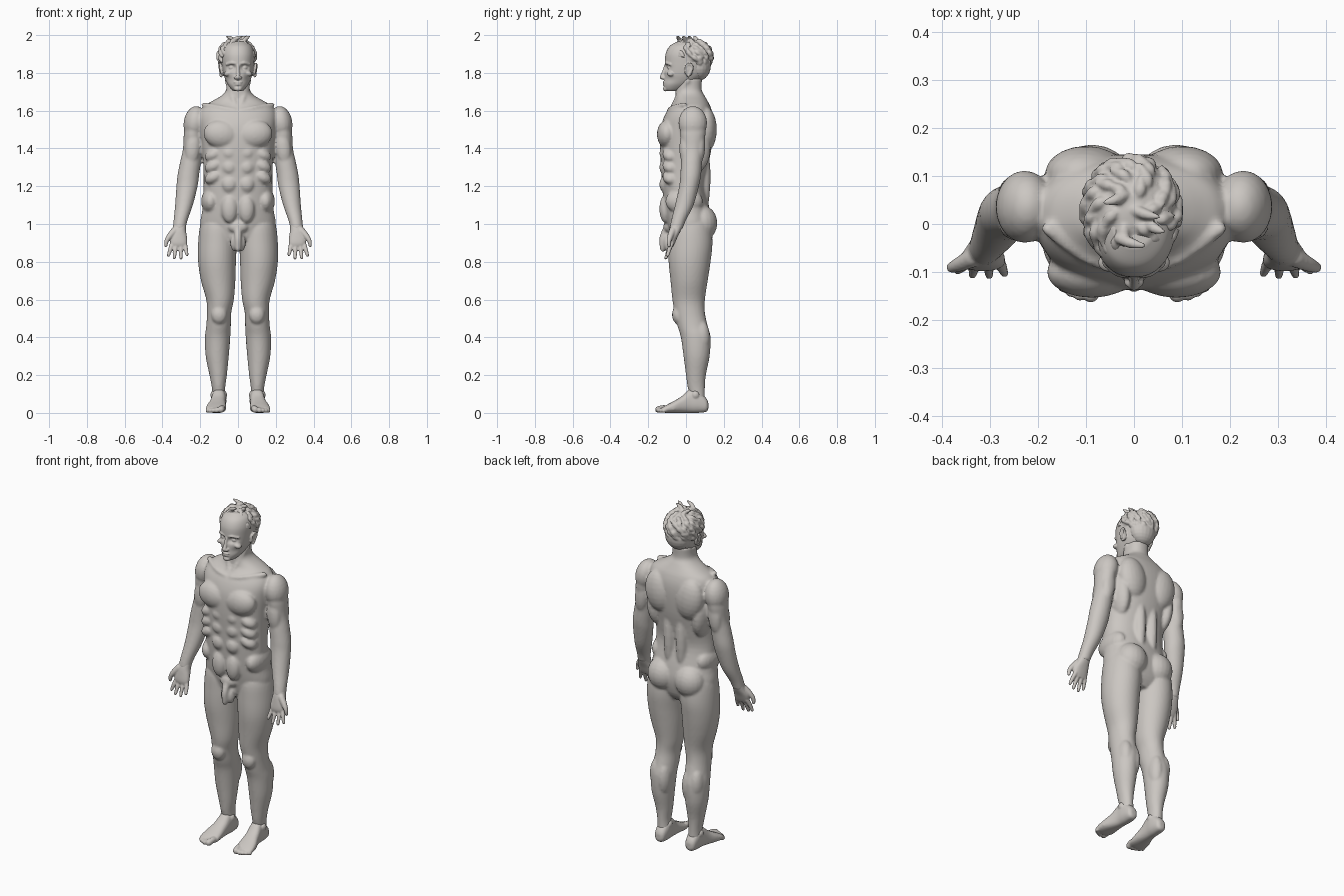
import bpy, bmesh, math, random
from mathutils import Matrix, Vector

random.seed(4)
skin = bpy.data.materials.new("warm_grey")
skin.diffuse_color = (0.60, 0.57, 0.54, 1)


def spline(rows, steps):
    """Smooth interpolation through the rows of a profile."""
    out = []
    for i in range(len(rows) - 1):
        p0, p1 = rows[max(i - 1, 0)], rows[i]
        p2, p3 = rows[i + 1], rows[min(i + 2, len(rows) - 1)]
        for k in range(steps):
            t = k / steps
            out.append([0.5 * (2 * b + (c - a) * t + (2 * a - 5 * b + 4 * c - d) * t * t
                               + (3 * b - a - 3 * c + d) * t ** 3)
                        for a, b, c, d in zip(p0, p1, p2, p3)])
    return out + [list(rows[-1])]


def bridge(bm, rings):
    """Closed skin over a list of rings of points."""
    rings = [[bm.verts.new(p) for p in ring] for ring in rings]
    n = len(rings[0])
    for a, b in zip(rings, rings[1:]):
        for i in range(n):
            j = (i + 1) % n
            bm.faces.new((a[i], a[j], b[j], b[i]))
    bm.faces.new(rings[0][::-1])
    bm.faces.new(rings[-1])


def loft(bm, rows, power=2.0, along_y=False, sides=40, steps=4, carve=None):
    """Rows are (station, centre x, half width, low, high) of rounded sections."""
    rings = []
    for t, cx, r, lo, hi in spline(rows, steps):
        ring = []
        for i in range(sides):
            a = math.tau * i / sides
            c, s = math.cos(a), math.sin(a)
            u = cx + r * math.copysign(abs(c) ** (2 / power), c)
            v = (lo + hi) / 2 + (hi - lo) / 2 * math.copysign(abs(s) ** (2 / power), s)
            p = Vector((u, t, v) if along_y else (u, v, t))
            ring.append(carve(p) if carve else p)
        rings.append(ring)
    bridge(bm, rings)


def blob(bm, centre, radii, tilt=0.0):
    m = Matrix.Translation(centre) @ Matrix.Rotation(tilt, 4, 'Y') @ Matrix.Diagonal((*radii, 1))
    rings = []
    for k in range(13):
        a = math.pi * (k + .15) / 12.3 - math.pi / 2
        rings.append([m @ Vector((math.cos(a) * math.cos(math.tau * i / 20),
                                  math.cos(a) * math.sin(math.tau * i / 20), math.sin(a))) for i in range(20)])
    bridge(bm, rings)


def chain(bm, pts, steps=4):
    """Round-ended tapering tube through points (x, y, z, radius)."""
    path = [(Vector(p[:3]), p[3]) for p in spline(pts, steps)]
    ref, rings = None, []
    last = len(path) - 1
    for i, (p, r) in enumerate(path):
        t = (path[min(i + 1, last)][0] - path[max(i - 1, 0)][0]).normalized()
        ref = t.orthogonal() if ref is None else ref - t * ref.dot(t)
        ref.normalize()
        side = t.cross(ref)
        angles = (-1.4, -.9, -.4, 0) if i == 0 else (0, .4, .9, 1.4) if i == last else (0,)
        for a in angles:
            rings.append([p + t * r * math.sin(a) + r * math.cos(a) *
                          (ref * math.cos(math.tau * k / 12) + side * math.sin(math.tau * k / 12))
                          for k in range(12)])
    bridge(bm, rings)


def mirror(bm):
    geo = bmesh.ops.duplicate(bm, geom=bm.verts[:] + bm.edges[:] + bm.faces[:])["geom"]
    for v in geo:
        if isinstance(v, bmesh.types.BMVert):
            v.co.x = -v.co.x


def finish(bm, name, voxel, smooth):
    bmesh.ops.recalc_face_normals(bm, faces=bm.faces[:])
    me = bpy.data.meshes.new(name)
    bm.to_mesh(me)
    bm.free()
    me.materials.append(skin)
    ob = bpy.data.objects.new(name, me)
    bpy.context.collection.objects.link(ob)
    rm = ob.modifiers.new("fuse", 'REMESH')
    rm.mode, rm.voxel_size, rm.use_smooth_shade = 'VOXEL', voxel, True
    sm = ob.modifiers.new("soften", 'SMOOTH')
    sm.factor, sm.iterations = 0.5, smooth


# ---- body: one side of legs, arms and muscles, then mirrored, plus torso
bm = bmesh.new()
loft(bm, [(.07, .10, .034, .03, .10), (.13, .103, .035, .01, .10), (.2, .105, .046, .0, .105),
          (.3, .11, .061, -.013, .125), (.4, .108, .067, -.027, .13), (.46, .103, .065, -.045, .115),
          (.53, .10, .064, -.06, .10), (.6, .095, .073, -.072, .10), (.7, .105, .091, -.082, .115),
          (.8, .111, .1, -.092, .13), (.9, .109, .102, -.092, .14), (1.0, .105, .094, -.085, .13),
          (1.06, .10, .07, -.05, .10)])
loft(bm, [(1.58, .215, .04, .0, .09), (1.5, .235, .049, -.03, .105), (1.4, .241, .05, -.022, .092),
          (1.33, .251, .055, -.026, .085), (1.26, .263, .057, -.03, .08), (1.2, .27, .056, -.036, .068),
          (1.1, .286, .047, -.058, .04), (1.02, .304, .037, -.078, .0), (.97, .312, .034, -.088, -.02)])
blob(bm, (.228, .036, 1.535), (.06, .076, .09), -.15)      # deltoid
blob(bm, (.24, -.005, 1.40), (.04, .03, .09), -.1)         # biceps
blob(bm, (.24, .07, 1.42), (.04, .032, .10), -.1)          # triceps
blob(bm, (.088, -.10, 1.475), (.095, .054, .075), -.15)    # chest
blob(bm, (.088, .082, 1.005), (.09, .084, .095))           # buttock
blob(bm, (.10, .105, 1.50), (.085, .058, .12), .15)        # shoulder blade
blob(bm, (.15, .05, 1.40), (.047, .08, .13), .1)           # side back
blob(bm, (.04, .085, 1.25), (.036, .045, .22))             # spine muscle
blob(bm, (.145, -.01, 1.12), (.05, .10, .07))              # flank
blob(bm, (.10, -.042, .52), (.042, .032, .05))             # knee
blob(bm, (.082, .08, .38), (.04, .05, .10))                # inner calf
blob(bm, (.13, .08, .40), (.04, .047, .09))                # outer calf
for z, h in ((1.08, .075), (1.21, .046), (1.30, .042), (1.375, .038)):
    blob(bm, (.045, -.108, z), (.043, .033, h))            # stomach muscles
for z in (1.25, 1.31, 1.37):
    blob(bm, (.125, -.08, z), (.055, .045, .035), .5)      # ribs
chain(bm, [(.015, -.09, 1.60, .012), (.09, -.075, 1.615, .012), (.18, -.01, 1.63, .014)])    # collarbone
chain(bm, [(.012, -.07, 1.62, .012), (.035, -.035, 1.69, .014), (.055, .01, 1.76, .016)])    # neck cord
mirror(bm)
loft(bm, [(.87, 0, .09, -.05, .09), (.92, 0, .18, -.08, .12), (1.0, 0, .20, -.10, .135),
          (1.08, 0, .188, -.115, .125), (1.2, 0, .182, -.126, .10), (1.3, 0, .183, -.132, .115),
          (1.4, 0, .19, -.138, .135), (1.5, 0, .20, -.135, .145), (1.57, 0, .205, -.115, .143),
          (1.62, 0, .185, -.085, .13), (1.65, 0, .138, -.06, .115), (1.68, 0, .087, -.055, .098),
          (1.71, 0, .063, -.055, .083), (1.77, 0, .06, -.05, .085)], power=2.25, sides=56)
# simple pelvic anatomy
blob(bm, (0, -.09, .985), (.055, .03, .035))
chain(bm, [(0, -.105, .97, .02), (0, -.125, .92, .018), (0, -.122, .868, .016)])
for s in (-1, 1):
    blob(bm, (s * .018, -.095, .90), (.023, .024, .045))
finish(bm, "body", .008, 2)

# ---- hands: palms forward, thumbs outward
bm = bmesh.new()
loft(bm, [(1.01, .306, .033, -.075, -.01), (.97, .312, .036, -.088, -.025), (.93, .315, .045, -.095, -.045),
          (.90, .314, .045, -.098, -.058), (.88, .312, .038, -.095, -.068)], power=2.3, sides=32)
for base, tip, y, z in ((.347, .368, -.097, .835), (.326, .337, -.106, .822),
                        (.304, .302, -.107, .82), (.283, .270, -.103, .838)):
    chain(bm, [(base, -.075, .90, .013), ((base + tip) / 2, -.088, .868, .0115), (tip, y, z, .0085)])
chain(bm, [(.335, -.07, .965, .02), (.362, -.083, .935, .016), (.378, -.09, .91, .012), (.382, -.09, .885, .009)])
mirror(bm)
finish(bm, "hands", .0045, 1)

# ---- feet: sole block, ankle bones and five toes
bm = bmesh.new()
loft(bm, [(.118, .10, .014, .02, .055), (.105, .10, .03, .005, .08), (.06, .10, .038, 0, .125),
          (.02, .102, .038, 0, .125), (-.02, .107, .042, 0, .09), (-.06, .113, .05, 0, .065),
          (-.10, .117, .053, 0, .044), (-.125, .12, .046, .002, .03)], power=2.4, along_y=True, sides=32)
for s in (-1, 1):
    blob(bm, (.102 + s * .03, .05, .095), (.014, .02, .022))
for bx, tx, ty, r in ((.084, .09, -.146, .018), (.108, .113, -.147, .0135), (.126, .131, -.140, .0125),
                      (.142, .147, -.131, .012), (.154, .160, -.118, .0115)):
    chain(bm, [(bx, ty + .05, .022, r), (bx, ty + .025, r + .007, r * .9), (tx, ty, r, r)])
mirror(bm)
finish(bm, "feet", .005, 1)


# ---- head: carved eye sockets and cheeks
def sockets(p):
    if p.y < -.03:
        for s in (-1, 1):
            p.y += .024 * math.exp(-((p.x - s * .034) / .02) ** 2 - ((p.z - 1.828) / .014) ** 2)
            p.y += .008 * math.exp(-((p.x - s * .05) / .02) ** 2 - ((p.z - 1.765) / .02) ** 2)
    return p


bm = bmesh.new()
chain(bm, [(.012, -.106, 1.85, .007), (.034, -.102, 1.853, .008), (.06, -.082, 1.845, .007)])  # brow
blob(bm, (.034, -.085, 1.827), (.015, .013, .012))         # eye
blob(bm, (.052, -.08, 1.797), (.024, .02, .014), .3)       # cheekbone
blob(bm, (.011, -.12, 1.774), (.010, .012, .008))          # nostril
blob(bm, (.087, .015, 1.815), (.010, .022, .034), .15)     # ear
chain(bm, [(.088, -.002, 1.80, .006), (.094, .0, 1.835, .006), (.097, .022, 1.848, .006),
           (.097, .035, 1.825, .006), (.09, .012, 1.783, .007)])  # ear rim
mirror(bm)
loft(bm, [(1.703, 0, .022, -.10, -.05), (1.715, 0, .036, -.114, -.01), (1.74, 0, .055, -.118, .04),
          (1.77, 0, .069, -.116, .08), (1.80, 0, .078, -.114, .105), (1.85, 0, .085, -.112, .12),
          (1.90, 0, .087, -.108, .125), (1.94, 0, .074, -.088, .108), (1.965, 0, .045, -.05, .075)],
     power=2.2, sides=72, steps=8, carve=sockets)
chain(bm, [(0, -.108, 1.838, .008), (0, -.118, 1.805, .009), (0, -.127, 1.777, .0125)])  # nose
blob(bm, (0, -.114, 1.750), (.024, .010, .005))            # upper lip
blob(bm, (0, -.113, 1.739), (.020, .011, .006))            # lower lip
blob(bm, (0, -.108, 1.716), (.022, .014, .014))            # chin
finish(bm, "head", .0042, 1)

# ---- hair: cap with swept, layered locks
bm = bmesh.new()
C, R = Vector((-.006, .028, 1.888)), Vector((.097, .108, .088))
blob(bm, C, R)
blob(bm, (0, .07, 1.84), (.078, .062, .08))


def scalp(az, el, lift):
    d = Vector((math.cos(el) * math.cos(az), math.cos(el) * math.sin(az), math.sin(el)))
    return C + Vector([d[i] * (R[i] + lift) for i in range(3)])


for row, (el, count) in enumerate(((1.25, 6), (.95, 10), (.65, 14), (.35, 16), (.05, 16), (-.25, 14), (-.5, 12))):
    for k in range(count):
        az = math.tau * (k + .5 * (row % 2)) / count + random.uniform(-.1, .1)
        if math.sin(az) < (-.3 if el < .3 else -2) or (el < 0 and math.sin(az) < .25):
            continue
        turn = random.uniform(.2, .5)
        chain(bm, [(*scalp(az + turn * j / 3, el - .13 * j, lift), r) for j, (lift, r) in
                   enumerate(((-.006, .008), (0, .013), (.001, .011), (.008, .004)))], 3)
for x, y, dx in ((-.03, -.03, .05), (.0, .03, .05), (-.02, .06, -.04), (.03, .0, .03)):
    chain(bm, [(x, y, 1.968, .012), (x + dx / 2, y - .01, 1.984, .011), (x + dx, y - .015, 1.993, .005)])
finish(bm, "hair", .0045, 1)
